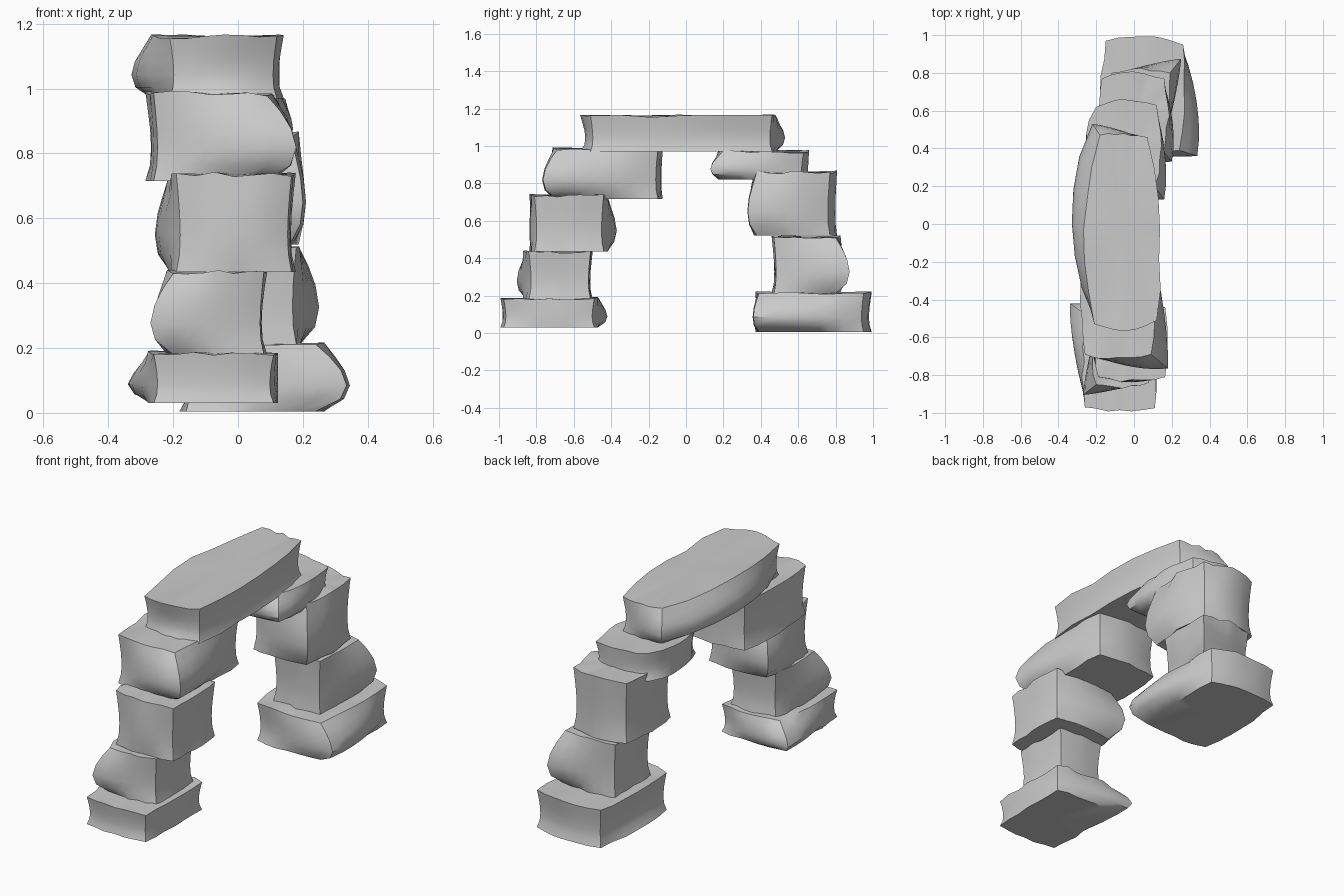
import bpy, bmesh, math, random

if "Cube" in bpy.data.objects:
    bpy.data.objects.remove(bpy.data.objects["Cube"])

random.seed(7)
SEG = 6                                   # divisions along each side
LEVELS = (0, .18, .38, .6, .8, 1)         # ring heights as fractions
PEAK_H = .38                              # the bulge sits a bit below the middle


def hump(t, peak=.5):
    """0 at both ends, 1 at the peak position."""
    if t <= 0 or t >= 1:
        return 0
    return math.sin(math.pi * t ** (math.log(.5) / math.log(peak)))


def stone(name, corners, zs, nose, reach, plan=(.02, .02, .02, .02), belly=(.02, .02, .02, .02)):
    """Rough block. Corners run counter-clockwise from (-x, -y).
    One corner (nose) juts out to the point reach at mid height.
    plan and belly bow the -y, +x, +y, -x sides at the rims and at mid height."""
    z0, z1 = zs
    cx = sum(c[0] for c in corners) / 4
    cy = sum(c[1] for c in corners) / 4
    normals = [(0, -1), (1, 0), (0, 1), (-1, 0)]
    wob = [random.uniform(-1, 1) for _ in range(4 * SEG)]
    bm = bmesh.new()
    rings = []
    for h in LEVELS:
        v = hump(h, PEAK_H)
        pts = []
        for i, (x, y) in enumerate(corners):
            if i == nose:
                pts.append((x + (reach[0] - x) * v, y + (reach[1] - y) * v))
            else:                         # other corner edges pinch in
                pts.append((x - math.copysign(.012 * v, x - cx),
                            y - math.copysign(.012 * v, y - cy)))
        ring = []
        for s in range(4):
            a, b, n = pts[s], pts[(s + 1) % 4], normals[s]
            for i in range(SEG):
                t = i / SEG
                k = wob[s * SEG + i]
                out = (plan[s] + (belly[s] - plan[s]) * v) * hump(t) ** .7
                if i:
                    out += .008 * k * (1 - v)
                z = z0 + (z1 - z0) * h + (.008 * k if h == 1 else 0)
                ring.append(bm.verts.new((a[0] + (b[0] - a[0]) * t + n[0] * out,
                                          a[1] + (b[1] - a[1]) * t + n[1] * out, z)))
        rings.append(ring)
    n = 4 * SEG
    for lo, hi in zip(rings, rings[1:]):
        for i in range(n):
            j = (i + 1) % n
            bm.faces.new((lo[i], lo[j], hi[j], hi[i]))
    # flat caps fanned from a centre point
    for ring, z in ((rings[0], z0), (rings[-1], z1)):
        c = bm.verts.new((cx, cy, z))
        for i in range(n):
            bm.faces.new((ring[i], ring[(i + 1) % n], c))
    bmesh.ops.recalc_face_normals(bm, faces=bm.faces[:])
    me = bpy.data.meshes.new(name)
    bm.to_mesh(me)
    bm.free()
    ob = bpy.data.objects.new(name, me)
    bpy.context.collection.objects.link(ob)
    bpy.ops.object.select_all(action='DESELECT')
    ob.select_set(True)
    bpy.context.view_layer.objects.active = ob
    bpy.ops.object.shade_smooth_by_angle(angle=math.radians(40))


def box(x0, x1, y0, y1):
    return [(x0, y0), (x1, y0), (x1, y1), (x0, y1)]


# front pillar, bottom to top
stone("front_base_stone", [(-.26, -.97), (.11, -.975), (.12, -.49), (-.24, -.49)],
      (.03, .185), 3, (-.34, -.42), (.02, .01, .02, .02))
stone("front_second_stone", [(-.20, -.85), (.08, -.84), (.08, -.51), (-.20, -.51)],
      (.18, .435), 0, (-.27, -.905), (.02, .01, .01, .02), (.01, .005, .01, .01))
stone("front_third_stone", box(-.19, .165, -.81, -.44),
      (.435, .735), 3, (-.25, -.37), (.02, .01, .02, .02), (.04, .01, .02, .03))
stone("front_upper_stone", [(-.26, -.69), (.09, -.69), (.11, -.15), (-.26, -.15)],
      (.715, .985), 1, (.18, -.765), (.02, .02, .02, .02), (.03, .02, .03, .02))

# back pillar, bottom to top
stone("back_base_stone", [(-.16, .40), (.24, .39), (.26, .95), (-.15, .97)],
      (.005, .215), 1, (.335, .36), (.02, .02, .03, .02), (.02, .04, .03, .01))
stone("back_second_stone", [(-.11, .47), (.18, .47), (.19, .80), (-.12, .80)],
      (.21, .515), 2, (.25, .875), (.01, .01, .02, .01), (.01, .01, .01, .01))
stone("back_third_stone", box(-.17, .16, .38, .77),
      (.52, .86), 1, (.20, .33), (.02, .02, .03, .02), (.02, .03, .04, .02))
stone("back_upper_stone", [(-.20, .20), (.11, .20), (.12, .63), (-.20, .62)],
      (.82, .97), 1, (.16, .13), (.02, .03, .03, .05), (.02, .03, .04, .07))

# lintel bridging the two pillars, narrower toward its back end
stone("lintel_stone", [(-.21, -.53), (.12, -.51), (.07, .46), (-.18, .47)],
      (.97, 1.16), 3, (-.22, .53), (.04, .04, .01, .065), (.03, .04, .01, .12))
